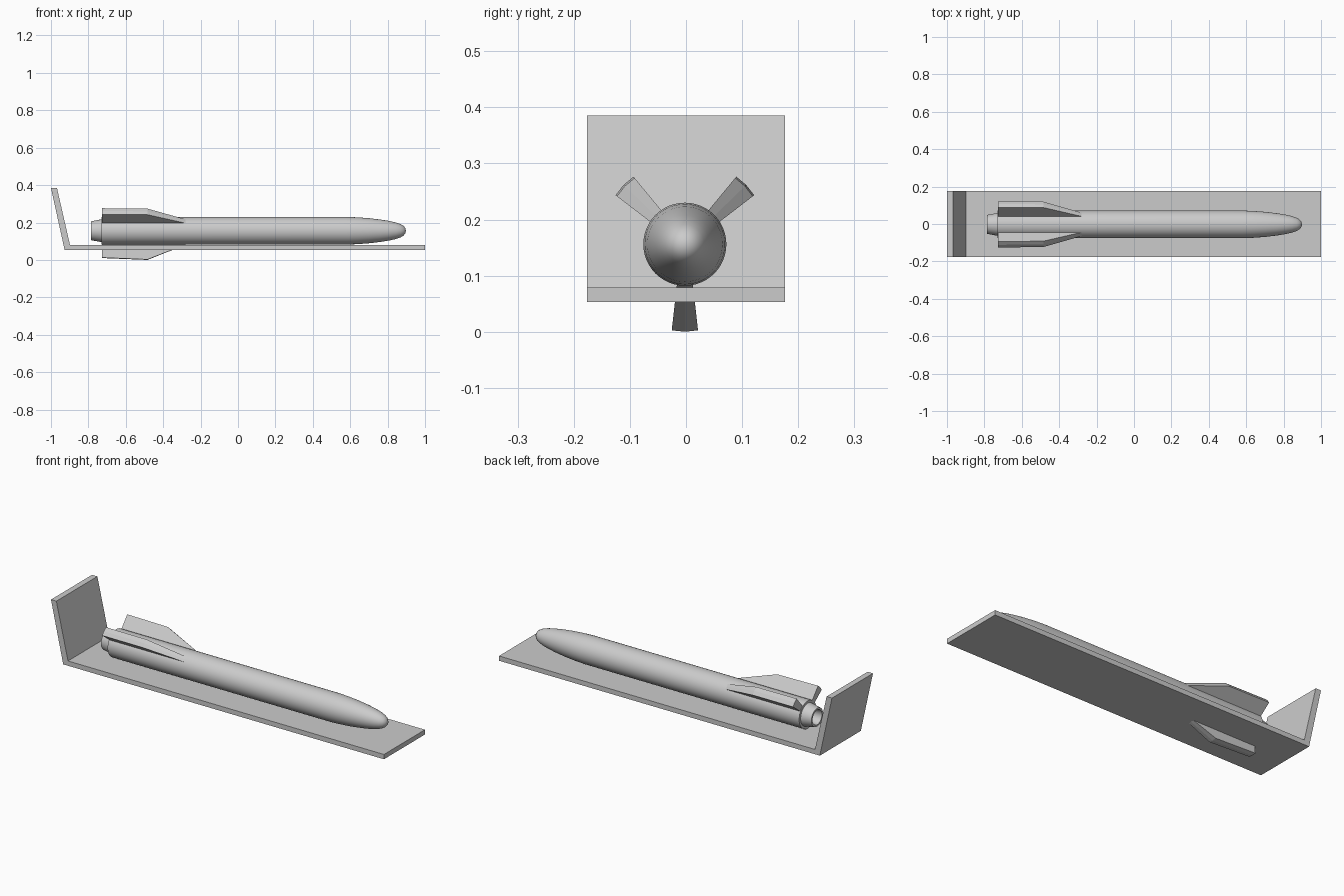
import bpy, bmesh, math
from mathutils import Vector

if "Cube" in bpy.data.objects:
    bpy.data.objects.remove(bpy.data.objects["Cube"])

CY, CZ = -0.002, 0.156   # rocket axis


def make_object(name, bm, smooth=False):
    bmesh.ops.recalc_face_normals(bm, faces=bm.faces)
    mesh = bpy.data.meshes.new(name)
    bm.to_mesh(mesh)
    bm.free()
    ob = bpy.data.objects.new(name, mesh)
    bpy.context.collection.objects.link(ob)
    if smooth:
        bpy.ops.object.select_all(action='DESELECT')
        ob.select_set(True)
        bpy.context.view_layer.objects.active = ob
        bpy.ops.object.shade_smooth_by_angle(angle=math.radians(30))
    return ob


def extrude(name, points, vec, smooth=False):
    bm = bmesh.new()
    face = bm.faces.new([bm.verts.new(p) for p in points])
    res = bmesh.ops.extrude_face_region(bm, geom=[face], use_keep_orig=True)
    verts = [g for g in res['geom'] if isinstance(g, bmesh.types.BMVert)]
    bmesh.ops.translate(bm, verts=verts, vec=vec)
    return make_object(name, bm, smooth)


def lathe(name, profile, steps=48):
    bm = bmesh.new()
    vs = [bm.verts.new((x, CY, CZ + r)) for x, r in profile]
    edges = [bm.edges.new(e) for e in zip(vs, vs[1:])]
    bmesh.ops.spin(bm, geom=vs + edges, cent=(0, CY, CZ), axis=(1, 0, 0),
                   angle=2 * math.pi, steps=steps)
    bmesh.ops.remove_doubles(bm, verts=bm.verts, dist=1e-5)
    return make_object(name, bm, True)


# Launch stand: bent plate profile extruded sideways
stand = [(-0.927, 0.053), (1, 0.053), (1, 0.079), (-0.898, 0.079),
         (-0.968, 0.385), (-1, 0.385)]
extrude("launch_stand", [(x, -0.176, z) for x, z in stand], (0, 0.352, 0))

# Body with rounded nose
lathe("rocket_body", [(-0.73, 0), (-0.73, 0.074), (0.58, 0.074), (0.64, 0.0715),
                      (0.70, 0.067), (0.76, 0.060), (0.81, 0.052), (0.845, 0.044),
                      (0.87, 0.035), (0.885, 0.026), (0.895, 0.014), (0.898, 0)])

# Hollow tail nozzle
lathe("tail_nozzle", [(-0.725, 0.062), (-0.787, 0.050), (-0.787, 0.040),
                      (-0.729, 0.034), (-0.729, 0)])


# Fins: wedge section widening outward, swept leading edge
def fin(name, angle, r_back, r_front):
    a = math.radians(angle)
    out = Vector((0, math.cos(a), math.sin(a)))
    side = Vector((0, -math.sin(a), math.cos(a)))
    centre = Vector((0, CY, CZ))
    bm = bmesh.new()
    outline = [(-0.728, 0.055), (-0.728, r_back), (-0.484, r_front), (-0.23, 0.055)]
    rows = []
    for x, r in outline:
        w = 0.0145 + (r - 0.075) * 0.11
        bulge = 0.0025 if r > 0.1 else 0
        rows.append([bm.verts.new(centre + Vector((x, 0, 0)) + side * (w * s)
                                  + out * (r - bulge * abs(s))) for s in (-1, 0, 1)])
    for i in range(4):
        p, q = rows[i], rows[(i + 1) % 4]
        for k in range(2):
            bm.faces.new((p[k], p[k + 1], q[k + 1], q[k]))
    for k in (0, 2):
        bm.faces.new([row[k] for row in rows])
    make_object(name, bm)


fin("fin_right", 44, 0.152, 0.149)
fin("fin_left", 136, 0.152, 0.149)
fin("fin_bottom", 270, 0.146, 0.156)
